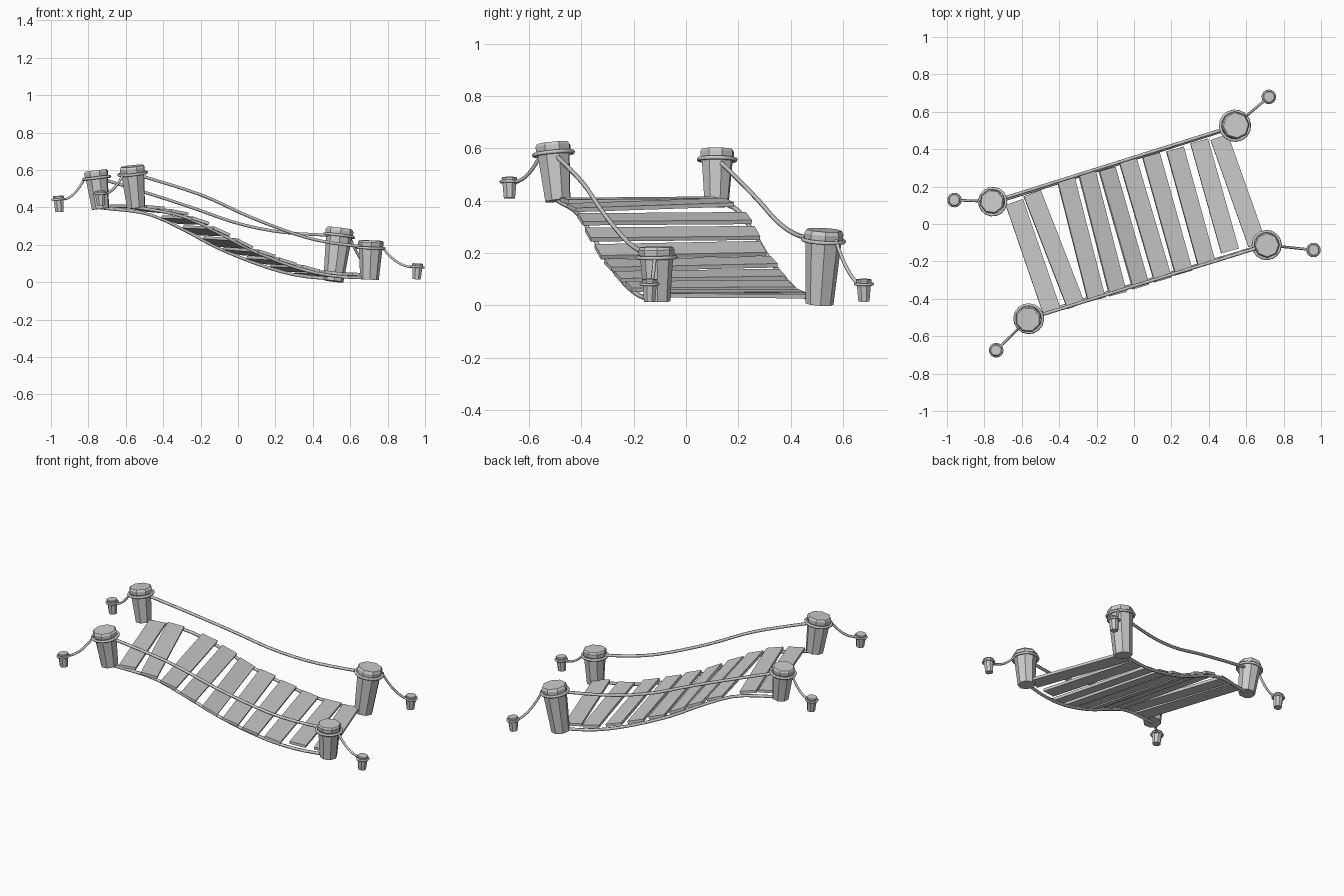
import bpy, bmesh, math
from mathutils import Vector, Matrix

if "Cube" in bpy.data.objects:
    bpy.data.objects.remove(bpy.data.objects["Cube"])

def finish(bm, name):
    bmesh.ops.recalc_face_normals(bm, faces=bm.faces)
    me = bpy.data.meshes.new(name)
    bm.to_mesh(me)
    bm.free()
    ob = bpy.data.objects.new(name, me)
    bpy.context.collection.objects.link(ob)
    return ob

# Tapered, leaning eight-sided post with a chamfered cap
PROFILE = [(0, .72), (.82, .92), (.86, .98), (.95, 1.0), (1, .9)]
def post(name, base, top, r, n=8):
    base, top = Vector(base), Vector(top)
    axis = top - base
    rot = axis.to_track_quat('Z', 'Y').to_matrix()
    bm = bmesh.new()
    rings = []
    for f, k in PROFILE:
        c = base + axis * f
        rings.append([bm.verts.new(c + rot @ Vector((r*k*math.cos(a), r*k*math.sin(a), 0)))
                      for a in [(i + .5) * math.tau / n for i in range(n)]])
    for a, b in zip(rings, rings[1:]):
        for i in range(n):
            bm.faces.new((a[i], a[(i+1) % n], b[(i+1) % n], b[i]))
    bm.faces.new(rings[0][::-1])
    bm.faces.new(rings[-1])
    return finish(bm, name)

# Round rope following a path
def rope(name, pts, r, closed=False):
    cu = bpy.data.curves.new(name, 'CURVE')
    cu.dimensions = '3D'
    cu.bevel_depth = r
    cu.bevel_resolution = 1
    cu.use_fill_caps = True
    sp = cu.splines.new('POLY')
    sp.points.add(len(pts) - 1)
    for p, co in zip(sp.points, pts):
        p.co = (*co, 1)
    sp.use_cyclic_u = closed
    ob = bpy.data.objects.new(name, cu)
    bpy.context.collection.objects.link(ob)

def ring(name, base, top, f, R, r):
    base, top = Vector(base), Vector(top)
    rot = (top - base).to_track_quat('Z', 'Y').to_matrix()
    c = base.lerp(top, f)
    rope(name, [c + rot @ Vector((R*math.cos(i*math.tau/16), R*math.sin(i*math.tau/16), 0))
                for i in range(16)], r, True)
    return c

# Smooth height lookup through (t, z) keys
def height(keys, t):
    t = max(0, min(1, t))
    def slope(i):
        a, b = keys[max(i-1, 0)], keys[min(i+1, len(keys)-1)]
        return (b[1] - a[1]) / (b[0] - a[0])
    i = 0
    while i < len(keys) - 2 and t > keys[i+1][0]:
        i += 1
    (t0, z0), (t1, z1) = keys[i], keys[i+1]
    h = t1 - t0
    u = (t - t0) / h
    return ((2*u**3 - 3*u*u + 1)*z0 + (u**3 - 2*u*u + u)*h*slope(i)
            + (3*u*u - 2*u**3)*z1 + (u**3 - u*u)*h*slope(i+1))

def sag_path(a, b, keys, n=18):
    return [(a[0] + (b[0]-a[0])*i/n, a[1] + (b[1]-a[1])*i/n, height(keys, i/n))
            for i in range(n + 1)]

# corner: post base, post top, radius, peg xy, peg bottom z, peg top z
CORNERS = {
    'upper_back': ((-.735, .117, .392), (-.76, .12, .597), .067, (-.961, .128), .375, .462),
    'upper_front': ((-.545, -.49, .4), (-.567, -.51, .62), .071, (-.738, -.675), .41, .49),
    'lower_back': ((.51, .51, .005), (.545, .528, .288), .075, (.722, .68), .015, .1),
    'lower_front': ((.703, -.11, .014), (.711, -.113, .223), .069, (.961, -.139), .015, .1),
}
ties = {}
for name, (b, t, r, peg, z0, z1) in CORNERS.items():
    post(name + '_post', b, t, r)
    f = 1 - .04 / (t[2] - b[2])
    c = ring(name + '_post_loop', b, t, f, r + .004, .008)
    ties[name] = c
    # Anchor peg with its loop and slack rope
    pb = Vector((peg[0] - .006*(1 if peg[0] > 0 else -1), peg[1], z0))
    pt = Vector((peg[0], peg[1], z1))
    post(name + '_peg', pb, pt, .032)
    e = ring(name + '_peg_loop', pb, pt, .78, .033, .006)
    out = (Vector((e.x, e.y, 0)) - Vector((c.x, c.y, 0))).normalized()
    s, e2 = c + out * r * .95, e - out * .03
    rope(name + '_anchor_rope',
         [s.lerp(e2, i/8) - Vector((0, 0, .1*(i/8)*(1 - i/8))) for i in range(9)], .007)

# Deck ropes and hand ropes
DECK_B = [(0, .397), (.2, .365), (.35, .285), (.5, .185), (.7, .085), (.85, .035), (1, .016)]
DECK_F = [(0, .4), (.2, .352), (.35, .265), (.5, .168), (.7, .072), (.85, .032), (1, .022)]
RAIL_B = [(0, .56), (.2, .48), (.39, .4), (.58, .315), (.76, .268), (1, .248)]
RAIL_F = [(0, .582), (.29, .465), (.49, .35), (.7, .25), (.82, .213), (1, .185)]
for side, deck, rail in (('back', DECK_B, RAIL_B), ('front', DECK_F, RAIL_F)):
    up, lo = 'upper_' + side, 'lower_' + side
    rope(side + '_deck_rope', sag_path(CORNERS[up][0], CORNERS[lo][0], deck), .009)
    rope(side + '_hand_rope', sag_path(ties[up], ties[lo], rail), .009)

# Planks: back end xy, front end xy
PLANKS = [(-.64, .118, -.44, -.465), (-.545, .165, -.31, -.438), (-.364, .24, -.2, -.405),
          (-.251, .272, -.086, -.375), (-.144, .294, .037, -.337), (-.032, .337, .155, -.299),
          (.091, .369, .267, -.262), (.219, .401, .39, -.219), (.348, .444, .513, -.144),
          (.455, .465, .658, -.107)]
for i, (xb, yb, xf, yf) in enumerate(PLANKS):
    tb, tf = (xb + .735) / 1.245, (xf + .545) / 1.248
    back = Vector((xb, yb, height(DECK_B, tb) + .017))
    front = Vector((xf, yf, height(DECK_F, tf) + .017))
    tm = (tb + tf) / 2
    dz = (height(DECK_B, tm + .04) - height(DECK_B, tm - .04)) / (.08 * 1.3)
    dz *= (.85, 1.0, .75)[i % 3]          # slightly uneven tilt
    Y = (back - front).normalized()
    X = Vector((.954, .3, dz))
    X = (X - Y * X.dot(Y)).normalized()
    Z = X.cross(Y)
    M = Matrix((X, Y, Z)).transposed().to_4x4()
    M.translation = (back + front) / 2
    bm = bmesh.new()
    bmesh.ops.create_cube(bm, size=1)
    size = Matrix.Diagonal((.098, (back - front).length, .016, 1))
    bmesh.ops.transform(bm, matrix=M @ size, verts=bm.verts)
    finish(bm, 'plank_%02d' % (i + 1))
